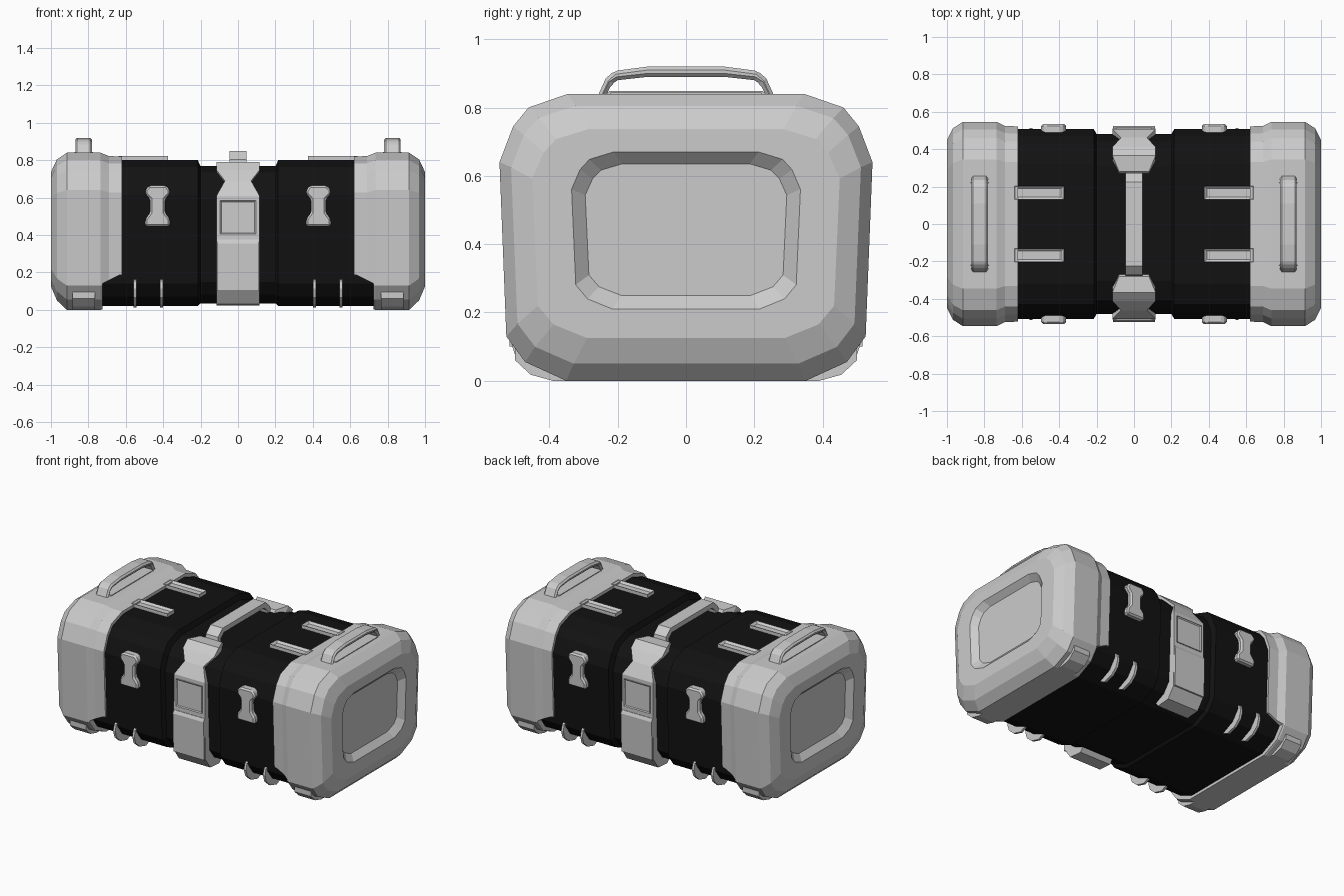
import bpy, bmesh
from mathutils import Vector

if "Cube" in bpy.data.objects:
    bpy.data.objects.remove(bpy.data.objects["Cube"])

black = bpy.data.materials.new("black_shell")
black.diffuse_color = (0.006, 0.006, 0.006, 1)
black.use_nodes = True
black.node_tree.nodes["Principled BSDF"].inputs["Base Color"].default_value = black.diffuse_color


def finish(name, bm, mirror="", mat=None, bevel=0.0):
    """Turn a bmesh into an object, optionally bevelled and mirrored."""
    bmesh.ops.recalc_face_normals(bm, faces=bm.faces)
    me = bpy.data.meshes.new(name)
    bm.to_mesh(me)
    bm.free()
    ob = bpy.data.objects.new(name, me)
    bpy.context.collection.objects.link(ob)
    if mat:
        me.materials.append(mat)
    if bevel:
        m = ob.modifiers.new("bevel", 'BEVEL')
        m.width, m.segments, m.limit_method = bevel, 1, 'ANGLE'
    if mirror:
        add_mirror(ob, mirror)
    return ob


def add_mirror(ob, axes):
    m = ob.modifiers.new("mirror", 'MIRROR')
    m.use_axis = ["x" in axes, "y" in axes, False]
    m.use_mirror_merge = False


def loft(name, rings, **kw):
    """Skin a list of closed rings and close both ends."""
    bm = bmesh.new()
    vs = [[bm.verts.new(p) for p in r] for r in rings]
    n = len(vs[0])
    for a, b in zip(vs, vs[1:]):
        for i in range(n):
            j = (i + 1) % n
            bm.faces.new((a[i], a[j], b[j], b[i]))
    bm.faces.new(vs[0])
    bm.faces.new(vs[-1])
    return finish(name, bm, **kw)


def prism(name, axis, pts, a, b, **kw):
    """Extrude a 2D outline along an axis from a to b."""
    def place(p, t):
        q = list(p)
        q.insert("xyz".index(axis), t)
        return q
    return loft(name, [[place(p, t) for p in pts] for t in (a, b)], **kw)


def box(x0, x1, z0, z1):
    return [(x0, z0), (x1, z0), (x1, z1), (x0, z1)]


def sym(half, cx=0.0):
    """Complete a half outline by reflecting it about cx."""
    return [(cx + u, v) for u, v in half] + [(cx - u, v) for u, v in reversed(half)]


def sink(ob, normal, thick, depth):
    """Inset the face with the given normal and push it in."""
    bm = bmesh.new()
    bm.from_mesh(ob.data)
    bm.faces.ensure_lookup_table()
    f = max(bm.faces, key=lambda f: f.normal.dot(Vector(normal)))
    bmesh.ops.inset_region(bm, faces=[f], thickness=thick)
    bmesh.ops.translate(bm, verts=f.verts, vec=Vector(normal) * -depth)
    bm.to_mesh(ob.data)
    bm.free()


# Shared rounded, slightly tapered case section (half, unit size)
SECTION = [(.345, .84), (.46, .80), (.505, .745), (.545, .64),
           (.525, .13), (.47, .055), (.35, 0)]


def section(x, hy, z0, z1):
    return [(x, y * hy / .545, z0 + z / .84 * (z1 - z0)) for y, z in sym(SECTION)]


# Black body with a narrower waist
wide, slim = (.508, .02, .80), (.48, .035, .768)
loft("case_body", [section(x, *s) for x, s in
     ((-.75, wide), (-.215, wide), (-.2, slim), (.2, slim), (.215, wide), (.75, wide))],
     mat=black)

# Grey end caps with recessed ends
cap = loft("end_cap", [section(*r) for r in (
    (.62, .522, .01, .82), (.69, .524, .008, .822), (.735, .546, 0, .84),
    (.915, .546, 0, .84), (.968, .512, .05, .805), (1.0, .45, .125, .737),
    (1.0, .335, .21, .67), (.965, .295, .25, .635))])
cutter = prism("cap_notch_cutter", "y",
               [(.5, .185), (.635, .185), (.725, .14), (.725, -.1), (.5, -.1)], -1, 1)
cutter.hide_render = True
cutter.hide_viewport = True
cutter.display_type = 'WIRE'
cut = cap.modifiers.new("notch", 'BOOLEAN')
cut.operation, cut.solver, cut.object = 'DIFFERENCE', 'EXACT', cutter
add_mirror(cap, "x")

# Feet under the cap corners
prism("foot", "x", [(.5, .12), (.5, .06), (.455, .018), (.39, 0), (.35, 0), (.35, .12)],
      .765, .885, mirror="xy")

# Carrying handles on the caps
outer = [(.26, .83), (.235, .885), (.21, .907), (.11, .92)]
inner = [(.11, .89), (.2, .88), (.218, .868), (.236, .83)]
arch = outer + [(-y, z) for y, z in reversed(outer)] + \
    [(-y, z) for y, z in reversed(inner)] + inner
prism("end_handle", "x", arch, .78, .87, mirror="x", bevel=.01)
prism("handle_pad", "x", sym([(.22, .845), (.23, .82)]), .775, .875, mirror="x")

# Centre top handle
outer = [(.28, .765), (.272, .805), (.225, .848)]
inner = [(.21, .815), (.24, .79), (.245, .765)]
arch = outer + [(-y, z) for y, z in reversed(outer)] + \
    [(-y, z) for y, z in reversed(inner)] + inner
prism("top_handle", "x", arch, -.045, .045)

# Centre clasps wrapping the front and back: (y, z, half width)
stations = [(.28, .785, .08), (.365, .79, .115), (.412, .748, .115), (.462, .69, .07),
            (.508, .61, .115), (.51, .37, .115), (.505, .1, .115),
            (.455, .03, .115), (.36, .022, .115)]
loft("centre_clasp", [[(-w, -y, z), (w, -y, z),
                       (w, -y * .88, .42 + (z - .42) * .86),
                       (-w, -y * .88, .42 + (z - .42) * .86)] for y, z, w in stations],
     mirror="y")
plate = prism("clasp_button", "y", box(-.095, .095, .405, .585), -.515, -.49, mirror="y")
sink(plate, (0, -1, 0), .012, .008)
prism("clasp_lower_plate", "x", [(-.48, .375), (-.513, .375), (-.523, .355),
      (-.516, .1), (-.48, .1)], -.113, .113, mirror="y")

# Side latches
prism("side_latch", "y", sym([(.045, .665), (.066, .64), (.066, .62), (.04, .592),
      (.04, .52), (.066, .485), (.066, .445)], .43), -.535, -.47, mirror="xy", bevel=.01)

# Slotted rails on the lid
rail = prism("lid_rail", "z", box(.375, .64, .13, .204), .78, .823, mirror="xy")
sink(rail, (0, 0, 1), .02, .013)

# Curved fins on the lower corners
for x in (.41, .55):
    prism("corner_fin", "x", [(-.48, .168), (-.503, .155), (-.513, .115), (-.498, .068),
          (-.455, .03), (-.39, .012), (-.35, .03), (-.42, .08)],
          x - .008, x + .008, mirror="xy")
